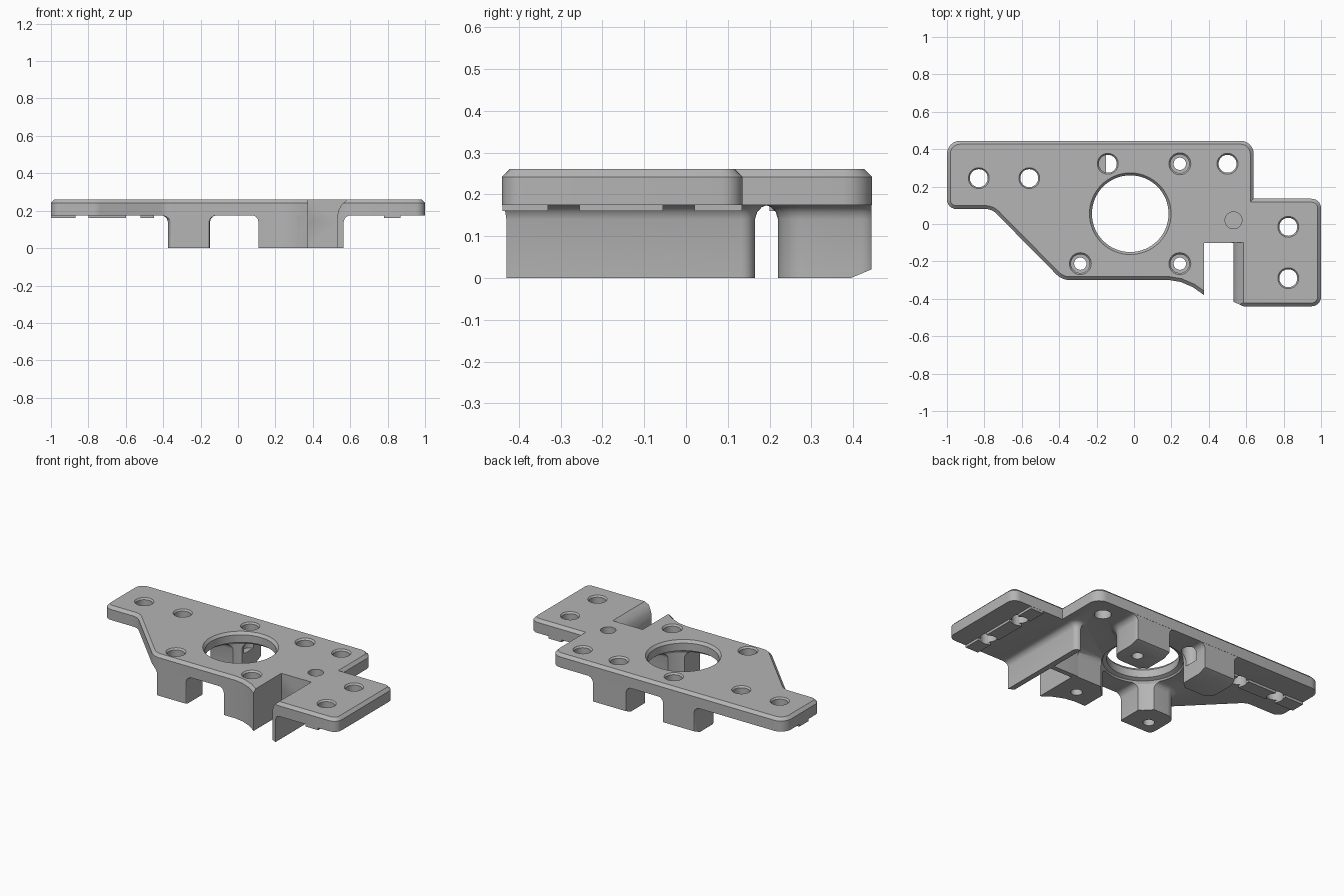
import bpy
import bmesh
import math
from mathutils import Vector

cube = bpy.data.objects.get("Cube")
if cube:
    bpy.data.objects.remove(cube, do_unlink=True)

grey = bpy.data.materials.new("plain grey")
grey.use_nodes = True
COLOR = (0.46, 0.46, 0.46, 1)
grey.diffuse_color = COLOR
grey.node_tree.nodes["Principled BSDF"].inputs["Base Color"].default_value = COLOR

TOP, UNDER = 0.26, 0.175
CX, CY = -0.02, 0.055


def rounded(corners, steps=6):
    """Counter-clockwise corners (x, y, radius) to a polygon with rounded corners."""
    pts = []
    n = len(corners)
    for i, (x, y, r) in enumerate(corners):
        p = Vector((x, y))
        if r == 0:
            pts.append(p)
            continue
        a = (Vector(corners[i - 1][:2]) - p).normalized()
        b = (Vector(corners[(i + 1) % n][:2]) - p).normalized()
        half = a.angle(b) / 2
        center = p + (a + b).normalized() * (r / math.sin(half))
        reach = r / math.tan(half)
        start, end = p + a * reach - center, p + b * reach - center
        turn = start.angle_signed(end)
        for k in range(steps + 1):
            t = -turn * k / steps
            c, s = math.cos(t), math.sin(t)
            pts.append(center + Vector((start.x * c - start.y * s, start.x * s + start.y * c)))
    return pts


def offset(pts, d):
    """Grow a counter-clockwise polygon by d with mitred corners."""
    out = []
    for i, p in enumerate(pts):
        e1 = (p - pts[i - 1]).normalized()
        e2 = (pts[(i + 1) % len(pts)] - p).normalized()
        n1, n2 = Vector((e1.y, -e1.x)), Vector((e2.y, -e2.x))
        out.append(p + (n1 + n2) * (d / (1 + n1.dot(n2))))
    return out


def loft(name, rings):
    """Closed solid through equal-length rings of 3D points."""
    bm = bmesh.new()
    loops = [[bm.verts.new(p) for p in ring] for ring in rings]
    n = len(loops[0])
    for low, high in zip(loops, loops[1:]):
        for i in range(n):
            j = (i + 1) % n
            bm.faces.new((low[i], low[j], high[j], high[i]))
    bm.faces.new(loops[0][::-1])
    bm.faces.new(loops[-1])
    bmesh.ops.recalc_face_normals(bm, faces=bm.faces[:])
    mesh = bpy.data.meshes.new(name)
    bm.to_mesh(mesh)
    bm.free()
    mesh.materials.append(grey)
    obj = bpy.data.objects.new(name, mesh)
    bpy.context.scene.collection.objects.link(obj)
    return obj


def stack(name, pts, levels):
    """Solid from a plan polygon and (offset, z) levels."""
    return loft(name, [[(p.x, p.y, z) for p in offset(pts, d)] for d, z in levels])


def box(name, x0, x1, y0, y1, z0, z1):
    return stack(name, [Vector(p) for p in ((x0, y0), (x1, y0), (x1, y1), (x0, y1))],
                 [(0, z0), (0, z1)])


def lathe(name, x, y, profile, sides=32):
    return loft(name, [[(x + r * math.cos(math.tau * k / sides),
                         y + r * math.sin(math.tau * k / sides), z)
                        for k in range(sides)] for r, z in profile])


def combine(target, other, operation):
    mod = target.modifiers.new("join", "BOOLEAN")
    mod.operation = operation
    mod.solver = "EXACT"
    mod.object = other
    bpy.context.view_layer.update()
    graph = bpy.context.evaluated_depsgraph_get()
    mesh = bpy.data.meshes.new_from_object(target.evaluated_get(graph))
    target.modifiers.clear()
    target.data = mesh
    bpy.data.objects.remove(other, do_unlink=True)


# Plate with chamfered top edge
outline = rounded([
    (-1, 0.08, 0.05), (-0.76, 0.08, 0.08), (-0.385, -0.3, 0.1), (0.19, -0.3, 0),
    (0.25, -0.31, 0), (0.315, -0.338, 0), (0.375, -0.38, 0), (0.53, -0.415, 0),
    (0.585, -0.44, 0), (1, -0.44, 0.05), (1, 0.135, 0.05), (0.64, 0.135, 0),
    (0.64, 0.445, 0.07), (-1, 0.445, 0.07)])
plate = stack("mounting_plate", outline, [(0, UNDER), (0, TOP - 0.018), (-0.018, TOP)])

# Posts, fin and cross wall, flaring into the plate
flare = [(0, 0), (0, 0.14), (0.005, 0.157), (0.016, 0.169), (0.035, 0.177), (0.035, 0.2)]


def post(x0, x1, y0, y1, radii):
    corners = zip((x0, x1, x1, x0), (y0, y0, y1, y1), radii)
    return stack("post", rounded([(x, y, r) for x, y, r in corners]), flare)


parts = [
    post(-0.375, -0.15, -0.305, -0.08, (0.04, 0.02, 0.02, 0.06)),
    post(-0.375, -0.15, 0.22, 0.46, (0.06, 0.02, 0.02, 0.04)),
    post(0.11, 0.35, 0.22, 0.46, (0.02, 0.07, 0.04, 0.02)),
    post(0.11, 0.376, -0.5, -0.075, (0.02, 0.02, 0.02, 0.02)),
    post(0.35, 0.55, -0.101, -0.07, (0.01, 0.01, 0.01, 0.01)),
    post(0.529, 0.565, -0.6, 0.165, (0.002, 0.002, 0.033, 0.002)),
]

# Locating tabs under both arms, with gaps at the holes
for a, b in ((-1.1, -0.87), (-0.8, -0.6), (-0.52, -0.45)):
    parts.append(box("tab", a, b, 0.2, 0.29, 0.16, 0.19))
for a, b in ((-0.5, -0.33), (-0.255, -0.055), (0.02, 0.2)):
    parts.append(box("tab", 0.78, 0.87, a, b, 0.16, 0.19))

for part in parts:
    trim = stack("trim", outline, [(-0.001, -0.1), (-0.001, 0.23)])
    combine(part, trim, "INTERSECT")
    combine(plate, part, "UNION")

# Large centre bore, wider below the plate
cutters = [lathe("bore", CX, CY, [(0.237, -0.1), (0.237, 0.17), (0.228, 0.185), (0.205, 0.195),
                                  (0.205, 0.243), (0.23, 0.275)], 64)]

# Front notch with a flared side
cutters.append(box("notch", 0.375, 0.531, -0.7, -0.101, -0.1, 0.4))
side = [(0.52, 0.17), (0.531, 0.17), (0.538, 0.205), (0.556, 0.235), (0.59, 0.264), (0.59, 0.3), (0.52, 0.3)]
cutters.append(loft("notch_side", [[(x, y, z) for x, z in side] for y in (-0.7, -0.1)]))

# Bevel under the rear posts
bevel = [(0.395, -0.01), (0.395, 0), (0.45, 0.023), (0.5, 0.023), (0.5, -0.01)]
cutters.append(loft("rear_bevel", [[(x, y, z) for y, z in bevel] for x in (-0.6, 0.6)]))

# Plain through holes
for x, y in ((-0.83, 0.245), (-0.56, 0.245), (-0.14, 0.322), (0.5, 0.322),
             (0.825, -0.015), (0.825, -0.29)):
    cutters.append(lathe("hole", x, y, [(0.048, 0.1), (0.048, 0.25), (0.06, 0.265)]))

# Counterbored holes through three posts
for x, y in ((0.245, 0.322), (0.245, -0.212), (-0.287, -0.212)):
    cutters.append(lathe("screw_hole", x, y, [(0.033, -0.1), (0.033, 0.14), (0.05, 0.141),
                                              (0.05, 0.25), (0.064, 0.266)]))

# Shallow blind hole
cutters.append(lathe("blind_hole", 0.532, 0.02, [(0.045, 0.2), (0.045, 0.3)]))

for cutter in cutters:
    combine(plate, cutter, "DIFFERENCE")

bpy.ops.object.select_all(action="DESELECT")
plate.select_set(True)
bpy.context.view_layer.objects.active = plate
bpy.ops.object.shade_smooth_by_angle(angle=math.radians(30))
